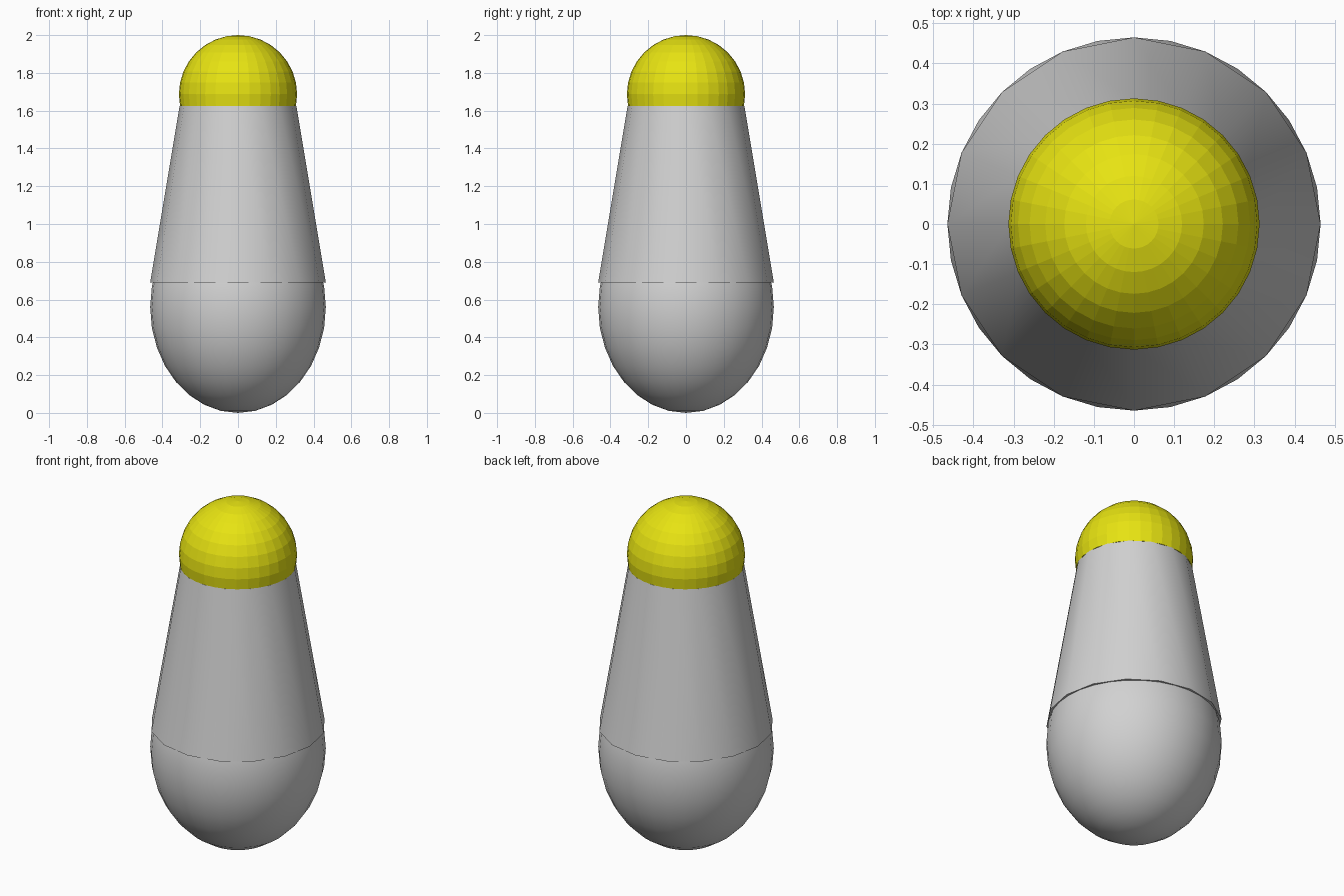
import bpy, bmesh, math
from mathutils import Matrix

if "Cube" in bpy.data.objects:
    bpy.data.objects.remove(bpy.data.objects["Cube"])


def material(name, color):
    m = bpy.data.materials.new(name)
    m.diffuse_color = (*color, 1)
    m.use_nodes = True
    m.node_tree.nodes["Principled BSDF"].inputs["Base Color"].default_value = m.diffuse_color
    return m


def add_part(name, bm, mat, smooth):
    mesh = bpy.data.meshes.new(name)
    bm.to_mesh(mesh)
    bm.free()
    ob = bpy.data.objects.new(name, mesh)
    bpy.context.collection.objects.link(ob)
    mesh.materials.append(mat)
    if smooth:
        bpy.ops.object.select_all(action='DESELECT')
        ob.select_set(True)
        bpy.context.view_layer.objects.active = ob
        bpy.ops.object.shade_smooth_by_angle(angle=math.radians(40))
    return ob


def ellipsoid(radius, half_height, z):
    bm = bmesh.new()
    bmesh.ops.create_uvsphere(bm, u_segments=32, v_segments=16, radius=1)
    bm.transform(Matrix.Translation((0, 0, z)) @ Matrix.Diagonal((radius, radius, half_height, 1)))
    return bm


grey = material("light grey", (0.64, 0.64, 0.64))
yellow = material("yellow", (0.8, 0.77, 0.006))

BASE_Z, NECK_Z = 0.69, 1.626
HEAD_R = 0.313

# rounded lower bulb
add_part("lower_bulb", ellipsoid(0.465, 0.56, 0.56), grey, True)

# tapered sixteen-sided body
bm = bmesh.new()
bmesh.ops.create_cone(bm, cap_ends=True, segments=16, radius1=0.465, radius2=0.309,
                      depth=NECK_Z - BASE_Z)
bm.transform(Matrix.Translation((0, 0, (BASE_Z + NECK_Z) / 2)))
add_part("tapered_body", bm, grey, True)

# faceted dome, cut off one ring below its equator
bm = ellipsoid(HEAD_R, HEAD_R, 2 - HEAD_R)
cut = bmesh.ops.bisect_plane(bm, geom=bm.verts[:] + bm.edges[:] + bm.faces[:], dist=0.002,
                             plane_co=(0, 0, NECK_Z), plane_no=(0, 0, -1), clear_outer=True)
bmesh.ops.holes_fill(bm, edges=[e for e in bm.edges if e.is_boundary], sides=0)
bmesh.ops.recalc_face_normals(bm, faces=bm.faces[:])
add_part("dome_top", bm, yellow, False)
